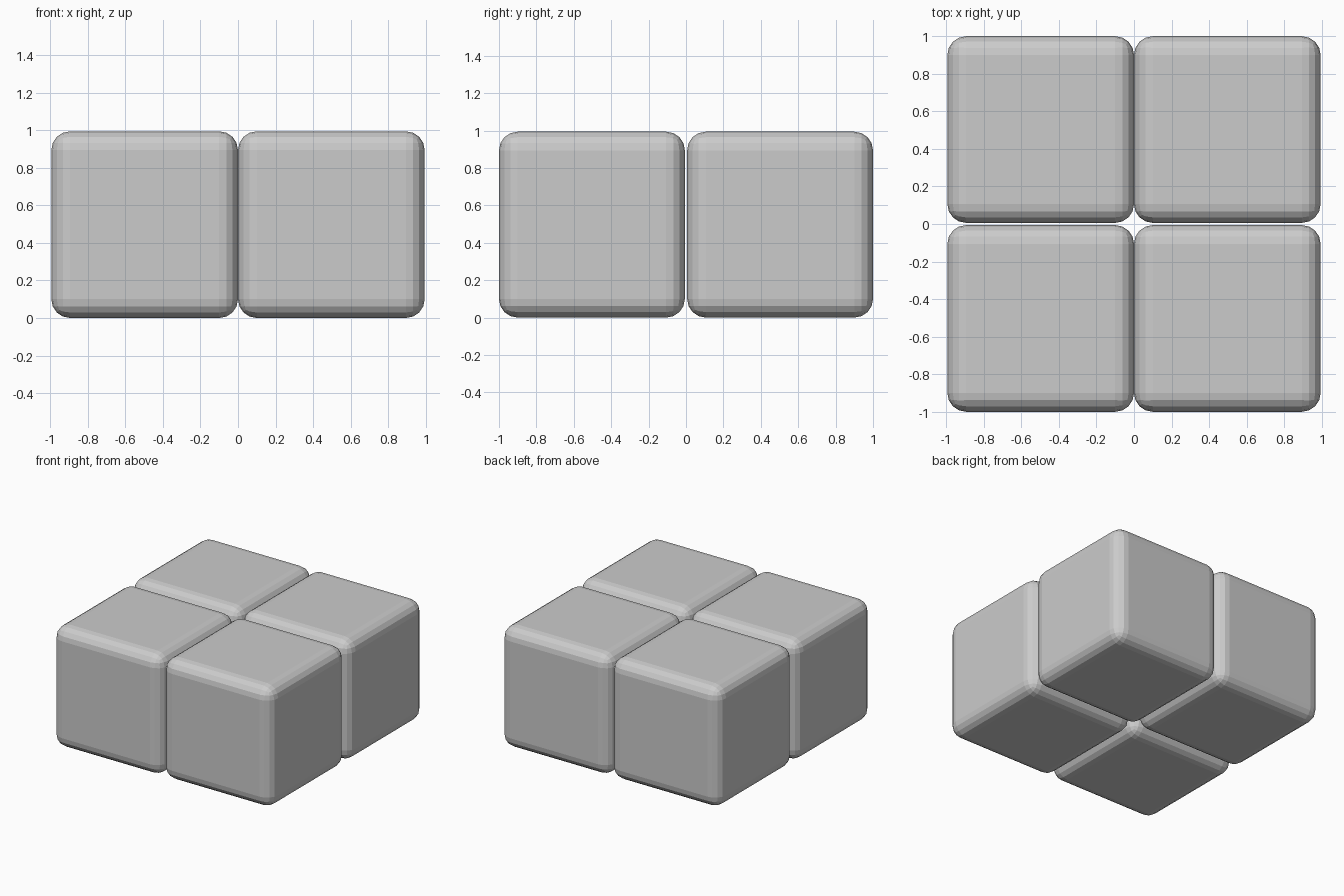
import bpy
import bmesh

if "Cube" in bpy.data.objects:
    bpy.data.objects.remove(bpy.data.objects["Cube"])

SIZE = 0.994     # cube edge length
BEVEL = 0.1      # rounded edge radius


def rounded_cube(name, x, y):
    bm = bmesh.new()
    bmesh.ops.create_cube(bm, size=SIZE)
    bmesh.ops.bevel(bm, geom=bm.edges[:], offset=BEVEL, segments=4,
                    profile=0.5, affect='EDGES')
    mesh = bpy.data.meshes.new(name)
    bm.to_mesh(mesh)
    bm.free()
    obj = bpy.data.objects.new(name, mesh)
    obj.location = (x, y, SIZE / 2)
    bpy.context.collection.objects.link(obj)
    return obj


# Two by two block of rounded cubes: touching along x, hairline gap along y
for side, sx in (("left", -1), ("right", 1)):
    for depth, sy in (("front", -1), ("back", 1)):
        rounded_cube(f"{depth}_{side}_cube", sx * SIZE / 2, sy * (1 - SIZE / 2))
